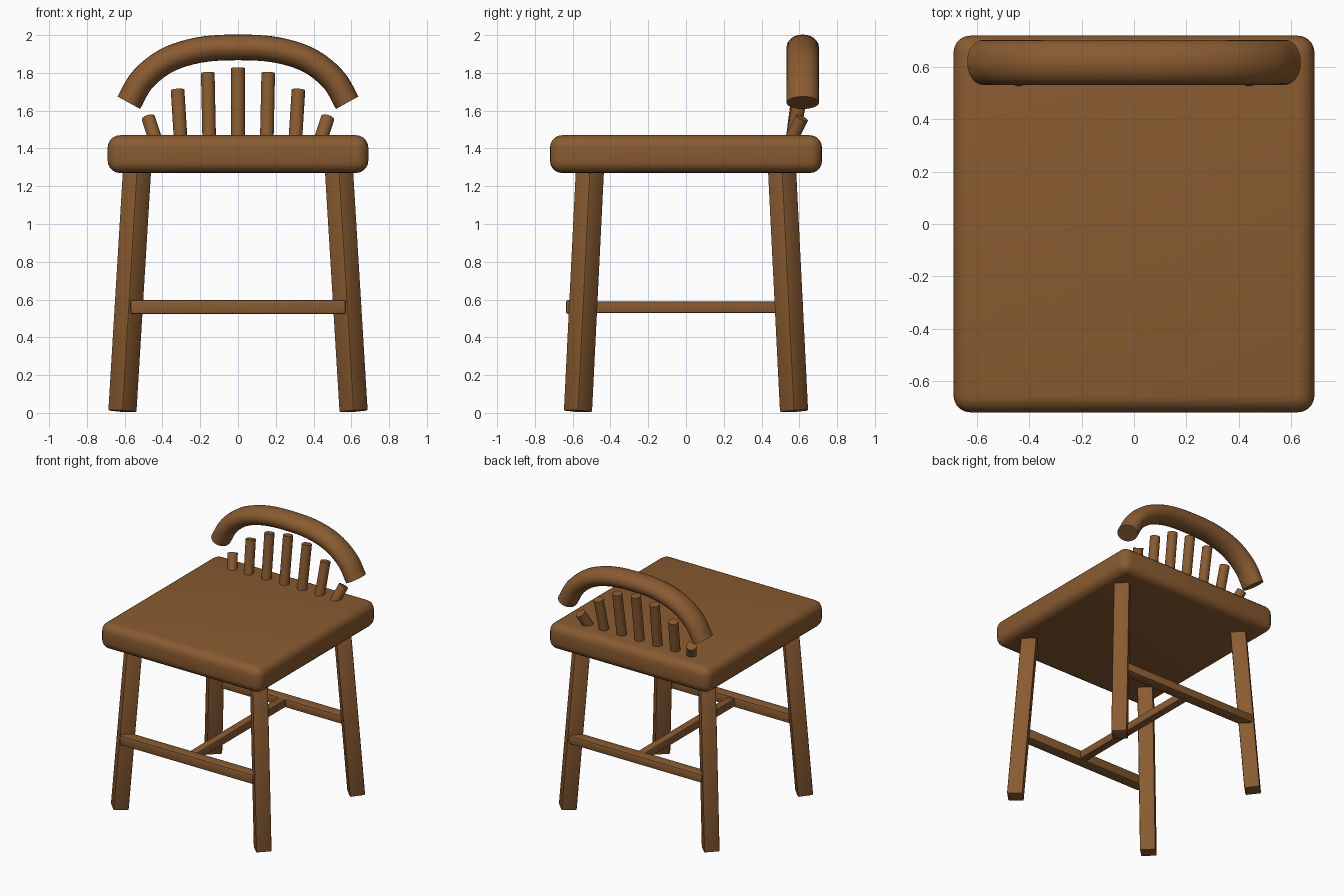
import bpy, bmesh, math
from mathutils import Vector, Matrix

if "Cube" in bpy.data.objects:
    bpy.data.objects.remove(bpy.data.objects["Cube"], do_unlink=True)

BROWN = (0.25, 0.105, 0.03, 1)
wood = bpy.data.materials.new("brown wood")
wood.use_nodes = True
wood.diffuse_color = BROWN
wood.node_tree.nodes["Principled BSDF"].inputs["Base Color"].default_value = BROWN


def finish(name, bm, angle=35):
    bmesh.ops.recalc_face_normals(bm, faces=bm.faces)
    mesh = bpy.data.meshes.new(name)
    bm.to_mesh(mesh)
    bm.free()
    mesh.materials.append(wood)
    ob = bpy.data.objects.new(name, mesh)
    bpy.context.collection.objects.link(ob)
    bpy.ops.object.select_all(action='DESELECT')
    ob.select_set(True)
    bpy.context.view_layer.objects.active = ob
    bpy.ops.object.shade_smooth_by_angle(angle=math.radians(angle))
    return ob


def box(name, size, matrix, bevel, segments=2):
    bm = bmesh.new()
    bmesh.ops.create_cube(bm, size=1)
    bmesh.ops.scale(bm, vec=size, verts=bm.verts)
    bmesh.ops.bevel(bm, geom=bm.edges[:], offset=bevel, segments=segments,
                    profile=0.5, affect='EDGES')
    bmesh.ops.transform(bm, matrix=matrix, verts=bm.verts)
    return finish(name, bm)


def along(a, b):
    """Matrix placing a z-aligned shape between two points, and its length."""
    d = b - a
    turn = Vector((0, 0, 1)).rotation_difference(d).to_matrix().to_4x4()
    return Matrix.Translation((a + b) / 2) @ turn, d.length


# Seat
box("seat", (1.38, 1.44, 0.2), Matrix.Translation((0, 0, 1.37)), 0.065, 5)

# Splayed legs, set corner-on
for sx, side in ((-1, "right"), (1, "left")):
    for sy, end in ((-1, "front"), (1, "back")):
        place, length = along(Vector((sx * 0.612, sy * 0.572, 0.008)),
                              Vector((sx * 0.53, sy * 0.505, 1.36)))
        box(f"{end}_{side}_leg", (0.11, 0.11, length),
            place @ Matrix.Rotation(math.radians(45), 4, 'Z'), 0.008)

# Stretchers
box("front_stretcher", (1.14, 0.085, 0.075), Matrix.Translation((0, -0.592, 0.561)), 0.01)
box("back_stretcher", (1.14, 0.085, 0.065), Matrix.Translation((0, 0.578, 0.56)), 0.01)
box("middle_stretcher", (0.06, 1.13, 0.06), Matrix.Translation((0, 0, 0.56)), 0.006)


# Back spindles: base x, top x, top height
def spindle(name, base_x, top_x, top_z):
    top = Vector((top_x, 0.613, top_z))
    base = Vector((base_x, 0.567, 1.47))
    base -= (top - base).normalized() * 0.05
    place, length = along(base, top)
    bm = bmesh.new()
    bmesh.ops.create_cone(bm, cap_ends=True, segments=20, radius1=0.036,
                          radius2=0.036, depth=length)
    bmesh.ops.transform(bm, matrix=place, verts=bm.verts)
    finish(name, bm)


spindle("spindle_centre", 0, 0, 1.825)
for i, (bx, tx, tz) in enumerate([(0.153, 0.16, 1.8), (0.305, 0.32, 1.71), (0.445, 0.475, 1.562)]):
    for s, side in ((-1, "right"), (1, "left")):
        spindle(f"spindle_{side}_{i + 1}", s * bx, s * tx, tz)

# Curved top rail: an oval swept along an arch
half = [Vector(p) for p in ((0.578, 1.642), (0.505, 1.765), (0.375, 1.867), (0.2, 1.922), (0, 1.935))]
knots = half + [Vector((-p.x, p.y)) for p in reversed(half[:-1])]
knots = [2 * knots[0] - knots[1]] + knots + [2 * knots[-1] - knots[-2]]
path = []
for i in range(1, len(knots) - 2):
    a, b, c, d = knots[i - 1:i + 3]
    for k in range(6):
        t = k / 6
        path.append(0.5 * (2 * b + (c - a) * t + (2 * a - 5 * b + 4 * c - d) * t ** 2
                           + (3 * b - a - 3 * c + d) * t ** 3))
path.append(knots[-2])

bm = bmesh.new()
rings, SIDES = [], 24
for i, p in enumerate(path):
    tangent = (path[min(i + 1, len(path) - 1)] - path[max(i - 1, 0)]).normalized()
    normal = Vector((-tangent.y, tangent.x))
    ring = []
    for k in range(SIDES):
        ang = math.tau * k / SIDES
        q = p + normal * 0.068 * math.sin(ang)
        ring.append(bm.verts.new((q.x, 0.618 + 0.086 * math.cos(ang), q.y)))
    rings.append(ring)
for r1, r2 in zip(rings, rings[1:]):
    for k in range(SIDES):
        n = (k + 1) % SIDES
        bm.faces.new((r1[k], r1[n], r2[n], r2[k]))
bm.faces.new(rings[0])
bm.faces.new(rings[-1])
finish("top_rail", bm, 40)
